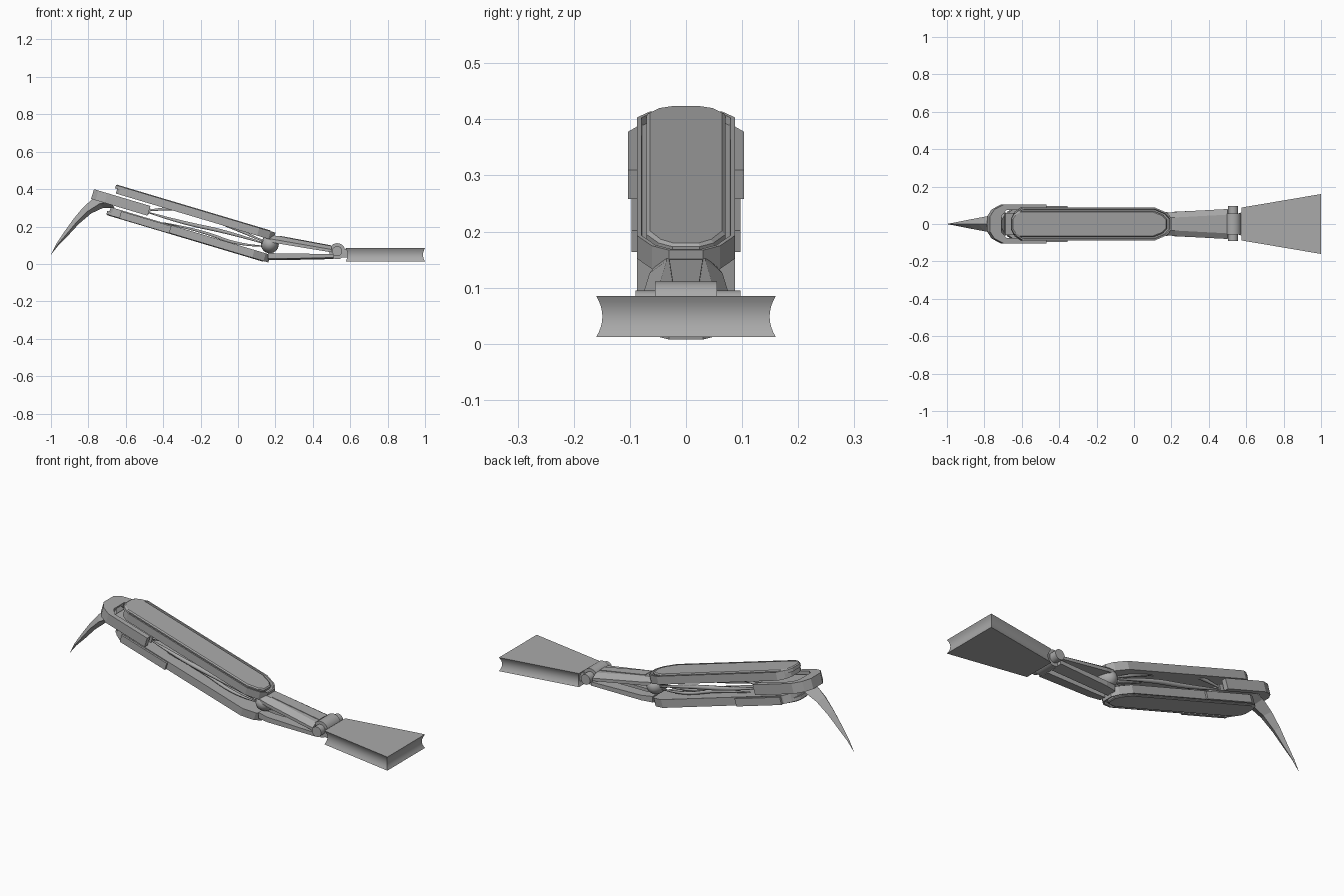
import bpy, bmesh, math
from mathutils import Matrix, Vector

cube = bpy.data.objects.get("Cube")
if cube:
    bpy.data.objects.remove(cube, do_unlink=True)

steel = bpy.data.materials.new("plain_grey")
steel.use_nodes = True
GREY = (0.4, 0.4, 0.4, 1)
steel.diffuse_color = GREY
steel.node_tree.nodes["Principled BSDF"].inputs["Base Color"].default_value = GREY

TILT = math.radians(16.6)


def tilted(x, z):
    """Frame whose x axis runs down the sloping body."""
    return Matrix.Translation((x, 0, z)) @ Matrix.Rotation(TILT, 4, "Y")


def finish(name, bm, matrix=Matrix(), smooth=False):
    bmesh.ops.recalc_face_normals(bm, faces=bm.faces)
    mesh = bpy.data.meshes.new(name)
    bm.to_mesh(mesh)
    bm.free()
    mesh.transform(matrix)
    mesh.materials.append(steel)
    obj = bpy.data.objects.new(name, mesh)
    bpy.context.collection.objects.link(obj)
    if smooth:
        bpy.ops.object.select_all(action="DESELECT")
        obj.select_set(True)
        bpy.context.view_layer.objects.active = obj
        bpy.ops.object.shade_smooth_by_angle(angle=math.radians(35))
    return obj


def loft(name, rings, matrix=Matrix(), smooth=False):
    """Skin a list of equal closed rings and cap both ends."""
    bm = bmesh.new()
    loops = [[bm.verts.new(p) for p in ring] for ring in rings]
    for a, b in zip(loops, loops[1:]):
        for i in range(len(a)):
            j = (i + 1) % len(a)
            bm.faces.new((a[i], a[j], b[j], b[i]))
    bm.faces.new(loops[0])
    bm.faces.new(loops[-1])
    return finish(name, bm, matrix, smooth)


def prism(name, outline, z0, z1, matrix=Matrix()):
    return loft(name, [[(x, y, z) for x, y in outline] for z in (z0, z1)], matrix)


def capsule(x0, x1, w, end0, end1):
    """Long outline with faceted round ends."""
    half = [(x0, w * .4), (x0 + end0 * .3, w * .75), (x0 + end0, w),
            (x1 - end1, w), (x1 - end1 * .3, w * .7), (x1, w * .35)]
    return half + [(x, -y) for x, y in reversed(half)]


def grooved_plate(name, matrix, length, side):
    """Shell with a recessed outer face and a panel laid in the recess."""
    bm = bmesh.new()
    outline = capsule(-length + .012, length, .087, .05, .09)
    low = [bm.verts.new((x, y, -side * .047)) for x, y in outline]
    face = bm.faces.new(low)
    out = bmesh.ops.extrude_face_region(bm, geom=[face])["geom"]
    top = [g for g in out if isinstance(g, bmesh.types.BMFace)][0]
    for v in top.verts:
        v.co.z = -side * .004
    bmesh.ops.recalc_face_normals(bm, faces=bm.faces)
    bmesh.ops.inset_region(bm, faces=[top], thickness=.008)
    bmesh.ops.inset_region(bm, faces=[top], thickness=.002, depth=-.014)
    finish(name + "_shell", bm, matrix)
    rings = []
    for inset, z in ((0, -.022), (0, -.005), (.006, 0)):
        rings.append([(x, y, side * z) for x, y in
                      capsule(-length + inset, length - .025 - inset, .07 - inset, .04, .075)])
    loft(name + "_panel", rings, matrix)


# Upper and lower body plates
grooved_plate("upper_plate", tilted(-.225, .298), .445, 1)
grooved_plate("lower_plate", tilted(-.272, .133), .452, -1)

# Side sleeves on the lower plate
for side, label in ((1, "left"), (-1, "right")):
    y0, y1 = sorted((side * .083, side * .097))
    prism("lower_sleeve_" + label,
          [(-.38, y0), (-.1, y0), (-.1, y1), (-.38, y1)], .002, .042, tilted(-.272, .133))

# Forked collar around the rear of the body
half = [(-.17, .04), (-.145, .078), (-.095, .103), (.145, .103),
        (.145, .076), (-.075, .076), (-.105, .045)]
prism("forked_collar", half + [(x, -y) for x, y in reversed(half)],
      -.054, 0, tilted(-.607, .351))
# Inner mount between the plates
prism("inner_mount", [(-.08, -.06), (.15, -.06), (.15, .06), (-.08, .06)],
      -.045, -.012, tilted(-.607, .351))

# Hooked blade: outer edge, inner edge and half width at each station
blade = [(-.72, .385, -.66, .30, .062), (-.77, .355, -.72, .30, .05),
         (-.83, .30, -.785, .27, .038), (-.88, .24, -.85, .215, .027),
         (-.93, .17, -.91, .15, .016), (-.97, .11, -.96, .10, .007),
         (-1, .05, -.999, .05, .0005)]
rings = []
for xo, zo, xi, zi, w in blade:
    xm, zm = xo * .4 + xi * .6, zo * .4 + zi * .6
    rings.append([(xo, 0, zo), (xm, w, zm), (xi, 0, zi), (xm, -w, zm)])
loft("hooked_blade", rings)


def tendon(name, points, radius):
    """Curved cord thickened in the middle."""
    curve = bpy.data.curves.new(name, "CURVE")
    curve.dimensions = "3D"
    curve.bevel_depth = radius
    curve.bevel_resolution = 1
    curve.use_fill_caps = True
    spline = curve.splines.new("NURBS")
    spline.points.add(len(points) - 1)
    for i, (p, co) in enumerate(zip(spline.points, points)):
        p.co = (*co, 1)
        p.radius = .45 + math.sin(math.pi * i / (len(points) - 1))
    spline.use_endpoint_u = True
    spline.order_u = 3
    spline.resolution_u = 6
    obj = bpy.data.objects.new(name, curve)
    bpy.context.collection.objects.link(obj)
    curve.materials.append(steel)


# Tendons running through the body to the ball joint
for side, label in ((1, "left"), (-1, "right")):
    y = side * .05
    tendon("upper_tendon_" + label, [(-.48, y, .285), (-.3, y, .31), (-.12, y, .235),
                                     (.14, side * .03, .12)], .011)
    tendon("middle_tendon_" + label, [(-.48, y, .275), (-.3, y, .22), (-.05, y, .17),
                                      (.14, side * .03, .11)], .009)
    tendon("lower_tendon_" + label, [(-.4, y * .5, .22), (-.2, y * .5, .18), (0, y * .5, .10),
                                     (.14, side * .02, .095)], .007)

# Ball joint
bm = bmesh.new()
bmesh.ops.create_uvsphere(bm, u_segments=20, v_segments=12, radius=.048)
finish("ball_joint", bm, Matrix.Translation((.17, 0, .105)) @ Matrix.Scale(1.35, 4, (0, 1, 0)), True)


def arm_section(x, w, flat, z0, z1):
    zm = z0 * .55 + z1 * .45
    return [(x, -w, z0), (x, -w, zm), (x, -flat, z1),
            (x, flat, z1), (x, w, zm), (x, w, z0)]


# Upper arm with a raised spine
loft("upper_arm", [arm_section(.17, .058, .035, .118, .155),
                   arm_section(.22, .065, .035, .108, .148),
                   arm_section(.50, .08, .05, .062, .096)])
prism("arm_spine", [(-.14, -.03), (.14, -.022), (.14, .022), (-.14, .03)], -.01, .003,
      Matrix.Translation((.36, 0, .122)) @ Matrix.Rotation(math.radians(10.5), 4, "Y"))

# Paired lower arm panels
for side, label in ((1, "left"), (-1, "right")):
    def strip(x, y0, y1, z0, z1):
        return [(x, side * y, z) for y, z in ((y0, z0), (y1, z0 + .008), (y1, z1), (y0, z1))]
    loft("lower_arm_" + label, [strip(.16, .01, .055, .02, .06), strip(.22, .012, .066, .02, .055),
                                strip(.51, .015, .078, .026, .054)])


def pin(name, radius, y0, y1):
    bm = bmesh.new()
    bmesh.ops.create_cone(bm, cap_ends=True, segments=24, radius1=radius, radius2=radius, depth=y1 - y0)
    finish(name, bm, Matrix.Translation((.53, (y0 + y1) / 2, .068)) @ Matrix.Rotation(math.pi / 2, 4, "X"), True)


# Hinge
pin("hinge_barrel", .043, -.055, .055)
pin("hinge_pin", .027, -.09, .097)
prism("hinge_tongue", [(.54, -.05), (.60, -.07), (.60, .07), (.54, .05)], .035, .08)

# Flared end block with hollowed sides
rings = []
for i in range(9):
    t = i / 4 - 1
    d = .011 * (1 - t * t)
    z = .0485 + .0365 * t
    rings.append([(.575 + d, -.088 + d, z), (1 - d, -.16 + d, z),
                  (1 - d, .16 - d, z), (.575 + d, .088 - d, z)])
loft("flared_block", rings, smooth=True)
